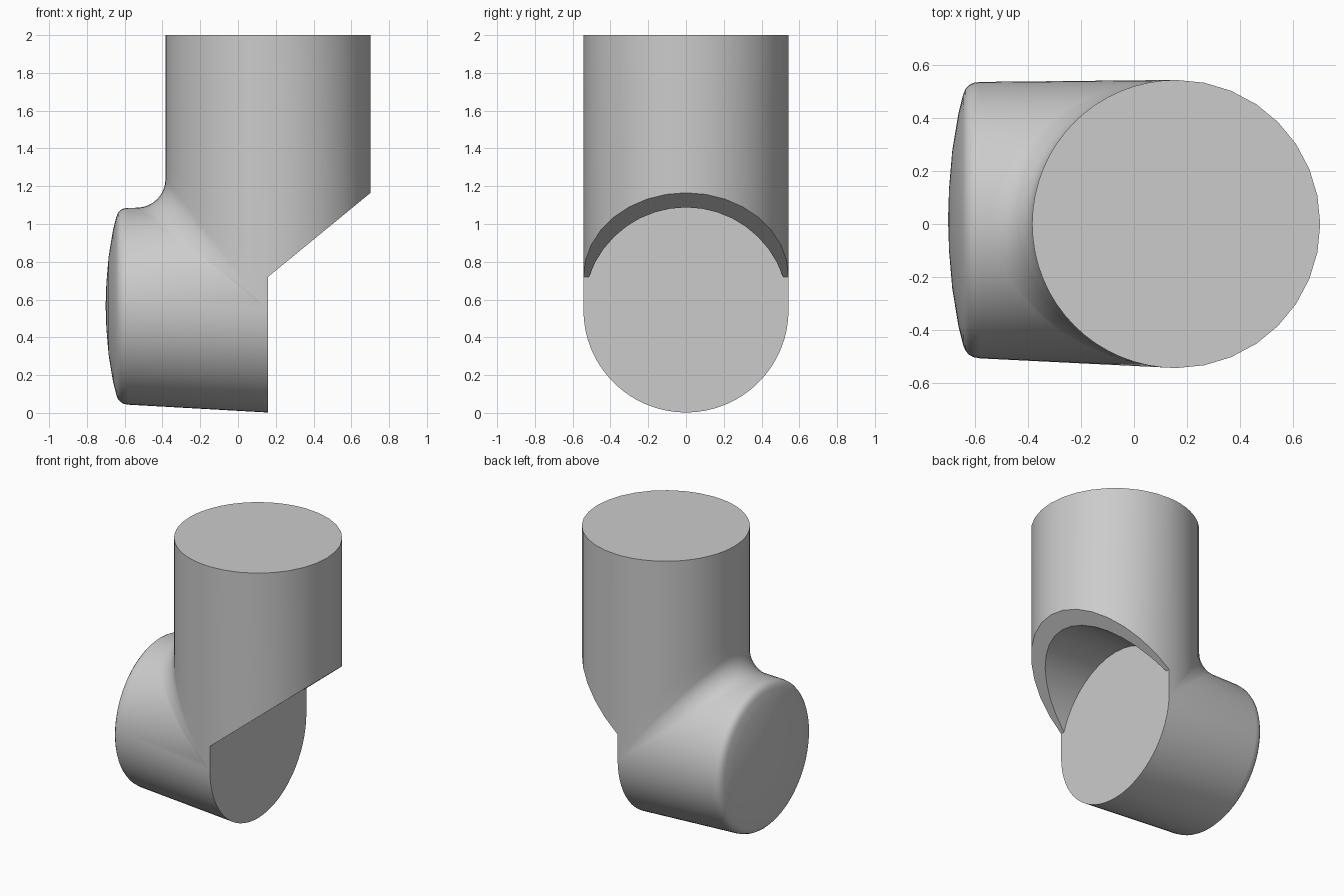
import bpy, bmesh
from math import sin, cos, pi, acos

old = bpy.data.objects.get("Cube")
if old:
    bpy.data.objects.remove(old)

R = 0.543          # radius of both pipes
AX = 0.159         # x of the upright axis and of the flat outlet face
AZ = 0.545         # height of the level axis
TOP = 2.0
SLANT_Z = 0.72     # where the slanted cut starts
SLOPE = 0.82
FILLET = 0.15
N, M = 32, 16      # steps per half turn: elbow, back wall
# end cap profile: x, radius
CAP = [(-0.58, 0.521), (-0.605, 0.517), (-0.622, 0.508), (-0.635, 0.494),
       (-0.644, 0.472), (-0.662, 0.4), (-0.685, 0.26), (-0.697, 0.12)]

bm = bmesh.new()


def vert(x, y, z):
    return bm.verts.new((x, y, z))


def taper(x):
    return (AX - x) / 0.76


def level_point(t, x, r):
    """Point on the slightly tapering level pipe."""
    k = taper(x)
    return vert(x, 0.015 * k + r * sin(t), AZ + 0.02 * k + r * cos(t))


def face(verts):
    clean = [v for i, v in enumerate(verts) if (v.co - verts[i - 1].co).length > 1e-6]
    if len(clean) > 2:
        bm.faces.new(clean)


def strips(columns, closed=False):
    pairs = zip(columns, columns[1:] + (columns[:1] if closed else []))
    for a, b in pairs:
        for i in range(len(a) - 1):
            face([a[i], b[i], b[i + 1], a[i + 1]])


# Upper elbow: upright wall, blend that fades out to the sides
upper = []
for j in range(N + 1):
    t = -pi / 2 + pi * j / N
    c = 0 if j in (0, N) else cos(t)
    f = FILLET * c
    xw, zc, y = AX - R * c, AZ + R * c, R * sin(t)
    col = [vert(xw, y, TOP), vert(xw, y, SLANT_Z + 0.62 * c)]
    for i in range(9):
        a = pi / 2 * i / 8
        x = xw - f + f * cos(a)
        k = taper(x) * (i / 8) ** 2
        col.append(vert(x, y + k * (0.015 - 0.022 * sin(t)),
                        zc + f - f * sin(a) + k * (0.02 - 0.022 * c)))
    upper.append(col)
strips(upper)

# Level pipe and domed end cap
ring = [col[-1] for col in upper]
for j in range(1, N):
    ring.append(level_point(pi / 2 + pi * j / N, AX, R))
pipe = []
for j, start in enumerate(ring):
    t = -pi / 2 + pi * j / N
    pipe.append([start] + [level_point(t, x, r) for x, r in CAP])
strips(pipe, closed=True)
pole = level_point(0, -0.701, 0)
for a, b in zip(pipe, pipe[1:] + pipe[:1]):
    face([a[-1], b[-1], pole])

# Back wall of the upright pipe, slanted rim and scooped roof
t_in = acos((SLANT_Z - AZ) / R)
back, rim, scoop = [], [], []
for j in range(M + 1):
    u = -1 + 2 * j / M
    t, s = u * pi / 2, u * t_in
    end = j in (0, M)
    c = 0 if end else cos(t)
    if end:
        hi, lo = upper[0 if j == 0 else N][:2]
    else:
        hi = vert(AX + R * c, R * sin(t), TOP)
        lo = vert(AX + R * c, R * sin(t), SLANT_Z + SLOPE * R * c)
    z, y = AZ + R * cos(s), R * sin(s)
    flat = vert(AX, y, z)
    edge = flat if end else vert(AX + (z - SLANT_Z) / SLOPE, y, z)
    back.append([hi, lo])
    rim.append([lo, edge])
    scoop.append([edge, flat])
strips(back)
strips(rim)
strips(scoop)

# Flat top and flat outlet face
face([col[0] for col in upper] + [b[0] for b in reversed(back[1:-1])])
face([upper[N][1]] + ring[N:] + [ring[0], upper[0][1]] + [s[1] for s in scoop])

bmesh.ops.remove_doubles(bm, verts=bm.verts[:], dist=1e-5)
bmesh.ops.recalc_face_normals(bm, faces=bm.faces[:])

mesh = bpy.data.meshes.new("elbow_joint")
bm.to_mesh(mesh)
bm.free()
joint = bpy.data.objects.new("elbow_joint", mesh)
bpy.context.collection.objects.link(joint)

# Single neutral colour
GREY = (0.6, 0.6, 0.6, 1)
mat = bpy.data.materials.new("light_grey")
mat.use_nodes = True
mat.diffuse_color = GREY
mat.node_tree.nodes["Principled BSDF"].inputs["Base Color"].default_value = GREY
mesh.materials.append(mat)

bpy.ops.object.select_all(action='DESELECT')
joint.select_set(True)
bpy.context.view_layer.objects.active = joint
bpy.ops.object.shade_smooth_by_angle()
